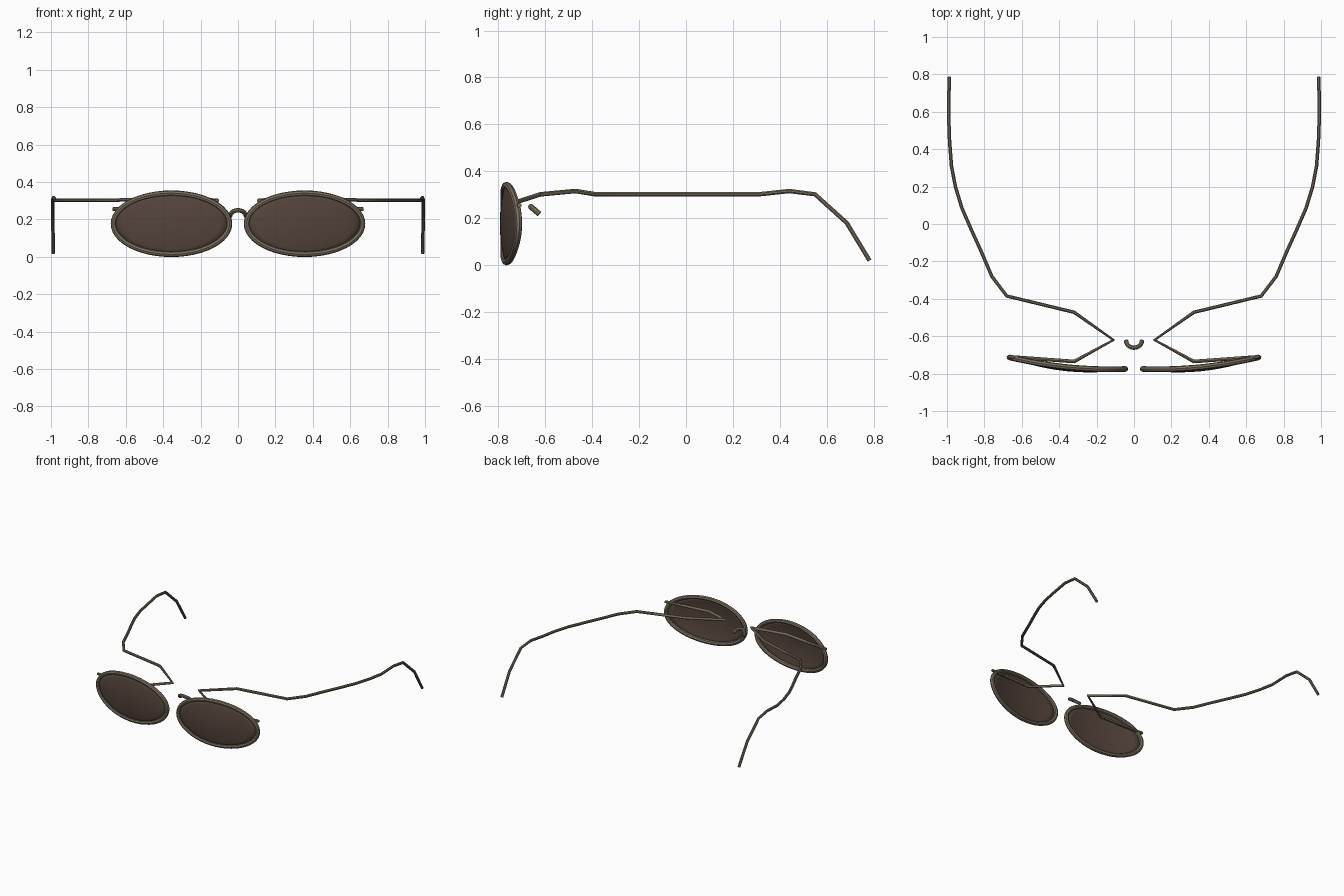
import bpy
import bmesh
from math import cos, sin, pi

if "Cube" in bpy.data.objects:
    bpy.data.objects.remove(bpy.data.objects["Cube"], do_unlink=True)


def make_material(name, color):
    mat = bpy.data.materials.new(name)
    mat.use_nodes = True
    mat.diffuse_color = color
    mat.node_tree.nodes["Principled BSDF"].inputs["Base Color"].default_value = color
    return mat


metal = make_material("bronze metal", (0.20, 0.165, 0.115, 1))
glass = make_material("brown lens", (0.09, 0.058, 0.044, 1))

LENS_X, LENS_Z, RX, RZ = 0.356, 0.177, 0.31, 0.163


def finish(obj, mat):
    obj.data.materials.append(mat)
    bpy.ops.object.select_all(action="DESELECT")
    obj.select_set(True)
    bpy.context.view_layer.objects.active = obj
    if obj.type == "CURVE":
        bpy.ops.object.convert(target="MESH")
    bpy.ops.object.shade_smooth_by_angle(angle=0.7)


def wire(name, points, radius, closed=False):
    """Round wire swept along a path."""
    curve = bpy.data.curves.new(name, "CURVE")
    curve.dimensions = "3D"
    curve.bevel_depth = radius
    curve.bevel_resolution = 2
    curve.use_fill_caps = not closed
    spline = curve.splines.new("POLY")
    spline.points.add(len(points) - 1)
    for p, co in zip(spline.points, points):
        p.co = (*co, 1)
    spline.use_cyclic_u = closed
    obj = bpy.data.objects.new(name, curve)
    bpy.context.collection.objects.link(obj)
    finish(obj, metal)


def lens_point(side, r, a):
    """Point on the wrapped, slightly domed lens; r = 1 is its edge."""
    t = r * cos(a)
    y = -0.765 + 0.031 * t + 0.021 * t * t - 0.02 * (1 - r * r)
    return (side * (LENS_X + RX * t), y, LENS_Z + RZ * r * sin(a))


def lens(name, side, segments=48, rings=6):
    bm = bmesh.new()
    centre = bm.verts.new(lens_point(side, 0, 0))
    previous = None
    for k in range(1, rings + 1):
        ring = [bm.verts.new(lens_point(side, k / rings, 2 * pi * i / segments))
                for i in range(segments)]
        for i in range(segments):
            j = (i + 1) % segments
            if previous:
                bm.faces.new((previous[i], ring[i], ring[j], previous[j]))
            else:
                bm.faces.new((centre, ring[i], ring[j]))
        previous = ring
    if side < 0:
        bmesh.ops.reverse_faces(bm, faces=bm.faces[:])
    mesh = bpy.data.meshes.new(name)
    bm.to_mesh(mesh)
    bm.free()
    obj = bpy.data.objects.new(name, mesh)
    bpy.context.collection.objects.link(obj)
    # thin glass
    mod = obj.modifiers.new("thickness", "SOLIDIFY")
    mod.thickness = 0.005
    mod.offset = 0
    finish(obj, glass)


# hinge wire, folded back, then the long temple and its ear hook
temple = [
    (0.67, -0.71, 0.255), (0.32, -0.735, 0.265), (0.11, -0.62, 0.302),
    (0.32, -0.472, 0.316), (0.68, -0.385, 0.302), (0.76, -0.28, 0.302),
    (0.82, -0.14, 0.302), (0.87, -0.03, 0.302), (0.92, 0.085, 0.302),
    (0.955, 0.2, 0.302), (0.976, 0.31, 0.302), (0.986, 0.44, 0.316),
    (0.99, 0.55, 0.302), (0.99, 0.685, 0.18), (0.987, 0.782, 0.02),
]

for label, side in (("left", 1), ("right", -1)):
    lens(label + "_lens", side)
    wire(label + "_rim",
         [lens_point(side, 1, 2 * pi * i / 48) for i in range(48)], 0.015, True)
    wire(label + "_temple", [(side * x, y, z) for x, y, z in temple], 0.01)

# small arched nose bridge
arch = [pi * i / 12 for i in range(13)]
wire("bridge", [(-0.042 * cos(a), -0.625 - 0.036 * sin(a), 0.218 + 0.031 * sin(a))
                for a in arch], 0.012)
